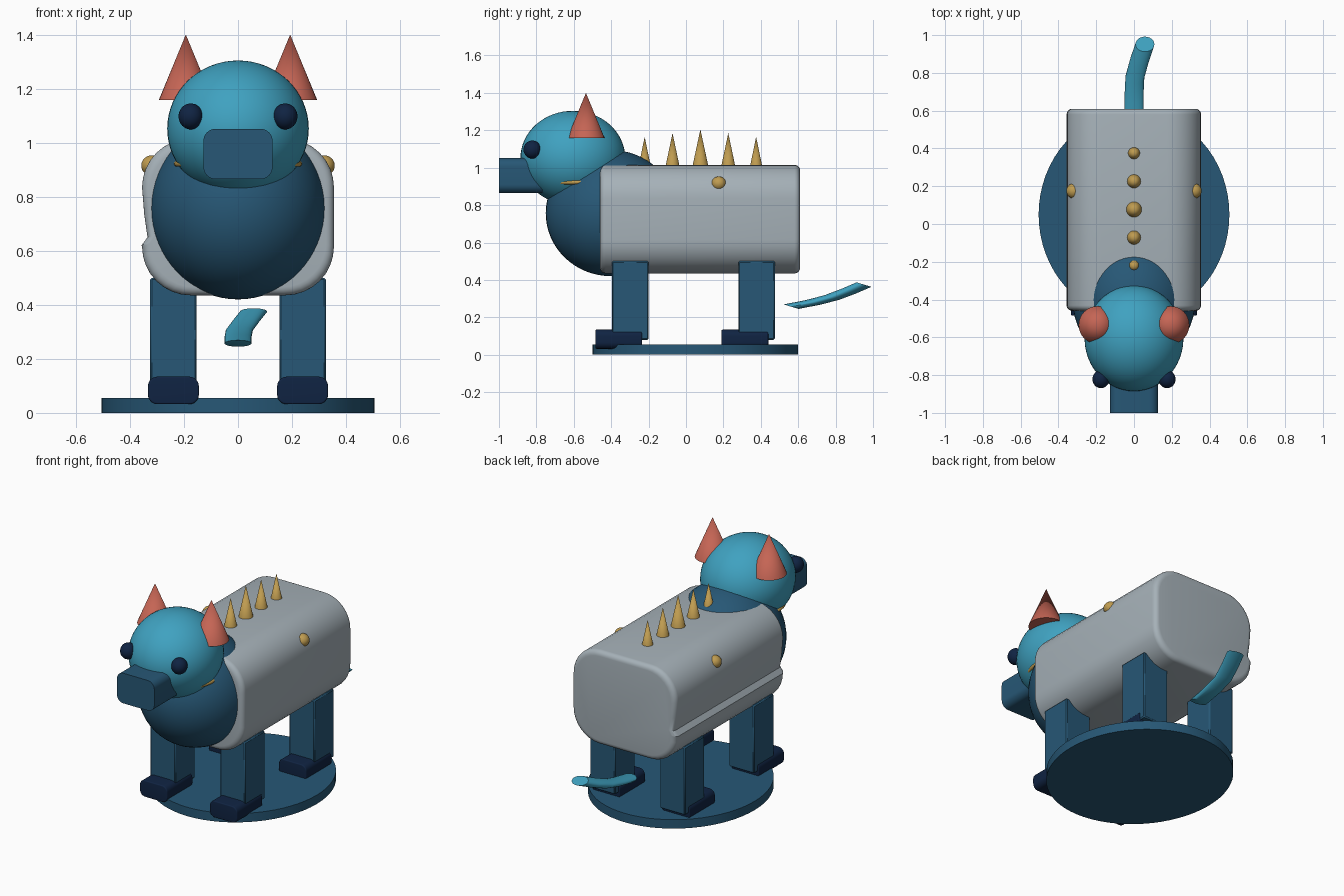
import bpy, bmesh
from math import sin, cos, pi, radians

cube = bpy.data.objects.get("Cube")
if cube:
    bpy.data.objects.remove(cube, do_unlink=True)


def material(name, rgb):
    m = bpy.data.materials.new(name)
    m.use_nodes = True
    m.diffuse_color = (*rgb, 1)
    m.node_tree.nodes["Principled BSDF"].inputs["Base Color"].default_value = (*rgb, 1)
    return m


BLUE = material("deep blue", (0.02, 0.096, 0.18))
TEAL = material("teal", (0.05, 0.36, 0.53))
GREY = material("cool grey", (0.38, 0.44, 0.48))
CORAL = material("coral", (0.56, 0.13, 0.09))
GOLD = material("gold", (0.52, 0.33, 0.08))
NAVY = material("navy", (0.005, 0.017, 0.055))


def finish(ob, name, mat):
    ob.name = ob.data.name = name
    ob.data.materials.append(mat)
    bpy.ops.object.select_all(action='DESELECT')
    ob.select_set(True)
    bpy.context.view_layer.objects.active = ob
    bpy.ops.object.shade_smooth_by_angle(angle=radians(35))
    return ob


def ellipsoid(name, mat, loc, radii):
    bpy.ops.mesh.primitive_uv_sphere_add(segments=48, ring_count=32, location=loc)
    ob = bpy.context.object
    ob.scale = radii
    return finish(ob, name, mat)


def cone(name, mat, x, y, base, tip, radius):
    bpy.ops.mesh.primitive_cone_add(vertices=32, radius1=radius, depth=tip - base,
                                    location=(x, y, (base + tip) / 2))
    return finish(bpy.context.object, name, mat)


def loft(name, mat, rings):
    """Skin a list of equal-sized closed rings and cap both ends."""
    bm = bmesh.new()
    loops = [[bm.verts.new(p) for p in ring] for ring in rings]
    n = len(loops[0])
    for a, b in zip(loops, loops[1:]):
        for i in range(n):
            j = (i + 1) % n
            bm.faces.new((a[i], a[j], b[j], b[i]))
    bm.faces.new(loops[0])
    bm.faces.new(loops[-1])
    bmesh.ops.recalc_face_normals(bm, faces=bm.faces)
    me = bpy.data.meshes.new(name)
    bm.to_mesh(me)
    bm.free()
    ob = bpy.data.objects.new(name, me)
    bpy.context.collection.objects.link(ob)
    return finish(ob, name, mat)


def rounded(w, h, r, steps=8):
    """Rounded rectangle profile as (x, z), half sizes w and h."""
    pts = []
    for k, (sx, sz) in enumerate(((1, 1), (-1, 1), (-1, -1), (1, -1))):
        for i in range(steps + 1):
            a = (k + i / steps) * pi / 2
            pts.append((sx * (w - r) + r * cos(a), sz * (h - r) + r * sin(a)))
    return pts


def prism(name, mat, profile, cx, cz, y0, y1, edge=0.0):
    """Extrude a profile along y, with softened end rims of size edge."""
    w = max(abs(x) for x, z in profile)
    h = max(abs(z) for x, z in profile)
    ends = [(0, 0)]
    if edge:
        ends = [(edge * (1 - cos(a)), edge * (1 - sin(a)))
                for a in (i * pi / 10 for i in range(6))]
    stations = [(y0 + dy, d) for dy, d in ends]
    stations += [(y1 - dy, d) for dy, d in reversed(ends)]
    return loft(name, mat, [[(cx + x * (1 - d / w), y, cz + z * (1 - d / h))
                             for x, z in profile] for y, d in stations])


# Base disc
bpy.ops.mesh.primitive_cylinder_add(vertices=64, radius=1, depth=0.055, location=(0, 0.05, 0.0275))
bpy.context.object.scale = (0.505, 0.55, 1)
finish(bpy.context.object, "base_disc", BLUE)

# Barrel body, with a groove pressed into its -x flank
body = []
for x, z in rounded(0.355, 0.29, 0.18):
    body.append((x, z))
    if x < -0.354 and z > 0:
        body += [(-0.347, 0.01), (-0.335, -0.075), (-0.357, -0.105)]
prism("body", GREY, body, 0, 0.725, -0.46, 0.61, 0.03)

# Chest, head, collar and snout
ellipsoid("chest", BLUE, (0, -0.4, 0.757), (0.325, 0.35, 0.337))
ellipsoid("head", TEAL, (0, -0.605, 1.052), (0.262, 0.28, 0.252))
bpy.ops.mesh.primitive_torus_add(location=(0, -0.57, 0.922), major_radius=0.226,
                                 minor_radius=0.011, major_segments=48)
finish(bpy.context.object, "collar", GOLD)
prism("snout", BLUE, rounded(0.128, 0.093, 0.045), 0, 0.958, -1.0, -0.75)

# Paired parts
for side, s in (("left", 1), ("right", -1)):
    ellipsoid(f"{side}_eye", NAVY, (s * 0.175, -0.822, 1.097), (0.045, 0.047, 0.048))
    cone(f"{side}_ear", CORAL, s * 0.193, -0.535, 1.158, 1.4, 0.1)
    ellipsoid(f"{side}_stud", GOLD, (s * 0.318, 0.175, 0.915), (0.04, 0.04, 0.038))
    for end, y in (("front", -0.395), ("back", 0.28)):
        bpy.ops.mesh.primitive_cube_add(size=1, location=(s * 0.239, y + 0.0975, 0.29))
        leg = bpy.context.object
        leg.dimensions = (0.172, 0.195, 0.42)
        bpy.ops.object.transform_apply(location=False, rotation=False, scale=True)
        bevel = leg.modifiers.new("soft_edges", 'BEVEL')
        bevel.width = 0.006
        finish(leg, f"{end}_{side}_leg", BLUE)
        prism(f"{end}_{side}_foot", NAVY, rounded(0.094, 0.051, 0.035),
              s * 0.239, 0.083, y - 0.09, y + 0.16, 0.006)

# Row of back spikes, tallest in the middle
for i in range(5):
    k = 2 - abs(i - 2)
    cone(f"back_spike_{i + 1}", GOLD, 0, -0.221 + i * 0.149, 1.005,
         1.165 + 0.02 * k, 0.033 + 0.005 * k)

# Tail, swept from flat-lying rings
path = [(0, 0.562, 0.257), (0, 0.68, 0.28), (0.005, 0.78, 0.306),
        (0.03, 0.87, 0.34), (0.058, 0.952, 0.375)]
loft("tail", TEAL, [[(x + 0.05 * cos(a), y + 0.04 * sin(a), z - 0.012 * sin(a))
                     for a in (i * pi / 12 for i in range(24))] for x, y, z in path])
